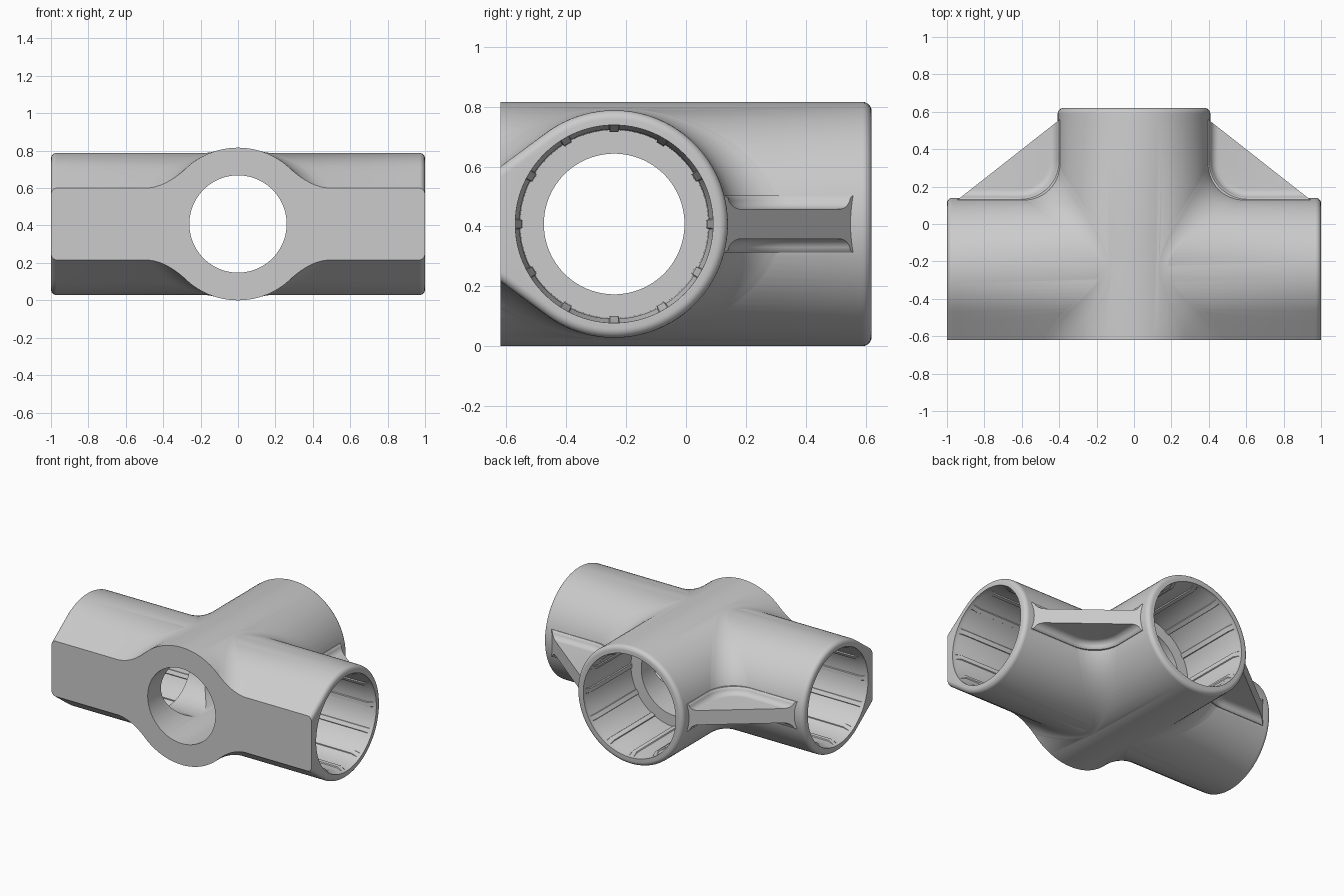
import bpy
import bmesh
from math import sin, cos, pi, radians, sqrt, atan2, acos
from mathutils import Vector

if "Cube" in bpy.data.objects:
    bpy.data.objects.remove(bpy.data.objects["Cube"])

# Main dimensions, measured from the crossing of the two tube axes
MAIN_R, BRANCH_R, BLEND_R = 0.38, 0.408, 0.2
FRONT, BACK, FLAT_HALF = -0.38, 0.86, 0.192
ROUND = 0.03


def skin(name, rings):
    """Closed solid through a row of equally long point rings."""
    bm = bmesh.new()
    rows = [[bm.verts.new(p) for p in ring] for ring in rings]
    n = len(rows[0])
    for a, b in zip(rows, rows[1:]):
        for i in range(n):
            j = (i + 1) % n
            bm.faces.new((a[i], a[j], b[j], b[i]))
    bm.faces.new(rows[0])
    bm.faces.new(rows[-1])
    bmesh.ops.recalc_face_normals(bm, faces=bm.faces)
    mesh = bpy.data.meshes.new(name)
    bm.to_mesh(mesh)
    bm.free()
    obj = bpy.data.objects.new(name, mesh)
    bpy.context.collection.objects.link(obj)
    return obj


def prism(name, outline, half):
    return skin(name, [[(x, y, z) for x, y in outline] for z in (-half, half)])


def combine(obj, other, operation):
    mod = obj.modifiers.new("combine", "BOOLEAN")
    mod.operation, mod.solver, mod.object = operation, "EXACT", other
    bpy.context.view_layer.objects.active = obj
    bpy.ops.object.modifier_apply(modifier=mod.name)
    bpy.data.objects.remove(other)


def lathe(name, stations, axis, ribs=0):
    """Turned solid; ribs notch the radius wherever a station asks for it."""
    if ribs:
        step = 2 * pi / ribs
        spots = []
        for k in range(ribs):
            for deg, low in ((-3, 0), (-2.5, 1), (2.5, 1), (3, 0), (7, 0), (11, 0),
                             (15, 0), (19, 0), (23, 0)):
                spots.append((k * step + radians(deg), low))
    else:
        spots = [(2 * pi * k / 96, 0) for k in range(96)]
    rings = []
    for pos, r, depth in stations:
        ring = []
        for a, low in spots:
            u, v = (r - low * depth) * cos(a), (r - low * depth) * sin(a)
            ring.append((pos, u, v) if axis == "X" else (u, pos, v))
        rings.append(ring)
    return skin(name, rings)


# Cross-section of the main tube: round, with tangent planes towards the flat front
tangent = atan2(FLAT_HALF, FRONT) - acos(MAIN_R / sqrt(FRONT ** 2 + FLAT_HALF ** 2))
profile = []
for k in range(73):
    a = tangent * (k / 36 - 1)
    n = Vector((0, cos(a), sin(a)))
    profile.append((n * MAIN_R, n))


def tangent_run(side):
    n = Vector((0, cos(tangent), side * sin(tangent)))
    along = Vector((0, -sin(tangent), side * cos(tangent)))
    reach = (-0.6 - n.y * MAIN_R) / along.y
    return [(n * MAIN_R + along * reach * k / 8, n) for k in range(1, 9)]


profile = tangent_run(-1)[::-1] + profile + tangent_run(1)

# Main tube with rounded ends
rings = []
edge = [(1 - ROUND + ROUND * sin(k * pi / 12), ROUND * (1 - cos(k * pi / 12))) for k in range(7)]
for x, inset in [(-x, d) for x, d in reversed(edge)] + edge:
    rings.append([p - n * inset + Vector((x, 0, 0)) for p, n in profile])
body = skin("pipe_tee_body", rings)

# Branch tube with a rounded back end
stations = [(-0.6, BRANCH_R, 0)]
stations += [(BACK - 1 + x, BRANCH_R - d, 0) for x, d in edge]
combine(body, lathe("branch_tube", stations, "Y"), "UNION")

# Rolling-ball blends where the tubes cross
for side in (-1, 1):
    rings = []
    for p, n in profile:
        c = p + n * BLEND_R
        reach = BRANCH_R + BLEND_R
        c.x = sqrt(reach ** 2 - c.z ** 2)
        to_branch = Vector((-c.x, 0, -c.z)) / reach
        arc = [c + BLEND_R * (-n).slerp(to_branch, k / 12) for k in range(13)]
        core = Vector((arc[-1].x * 0.6, p.y * 0.6, p.z * 0.6))
        arc[0] -= n * 0.003
        arc[-1] += to_branch * 0.003
        rings.append([Vector((side * q.x, q.y, q.z)) for q in arc + [core]])
    combine(body, skin("blend", rings), "UNION")

# Triangular webs with flared roots
WEB, FLARE = 0.05, 0.045
for side in (-1, 1):
    corner = Vector((BRANCH_R + BLEND_R, MAIN_R + BLEND_R))
    path = [(Vector((0.98, MAIN_R)), Vector((0, 1)))]
    for k in range(17):
        a = k / 16 * pi / 2
        inward = Vector((sin(a), cos(a)))
        path.append((corner - inward * BLEND_R, inward))
    path.append((Vector((BRANCH_R, 0.85)), Vector((1, 0))))
    section = [(-0.05, WEB + FLARE), (-0.008, WEB + FLARE)]
    for k in range(1, 9):
        a = k / 8 * pi / 2
        section.append((FLARE * (1 - cos(a)), WEB + FLARE * (1 - sin(a))))
    section.append((FLARE + 0.01, WEB - 0.002))
    section += [(s, -w) for s, w in reversed(section)]
    rings = []
    for p, inward in path:
        rings.append([(side * (p + inward * s).x, (p + inward * s).y, w) for s, w in section])
    web = skin("web", rings)
    block = [(0.3, 0.25), (1.2, 0.25), (1.2, 1.0), (0.3, 1.0)]
    combine(web, prism("web_plate", [(side * x, y) for x, y in block], WEB), "UNION")
    limit = [(0.37, 0.34), (0.98, 0.34), (0.93, 0.38), (0.395, 0.80), (0.37, 0.82)]
    combine(web, prism("web_limit", [(side * x, y) for x, y in limit], 0.3), "INTERSECT")
    combine(body, web, "UNION")

# Flat front
box = [(-1.5, FRONT), (1.5, FRONT), (1.5, -1.5), (-1.5, -1.5)]
combine(body, prism("front_cutter", box, 1), "DIFFERENCE")

# Ribbed sockets, each stepping down to a narrower through-bore
RIB = 0.007
half = [(0.36, 0.235, 0), (0.36, 0.314, RIB), (0.94, 0.317, RIB), (0.975, 0.33, 0), (1.05, 0.332, 0)]
bore = [(-x, r, d) for x, r, d in reversed(half)] + half
combine(body, lathe("main_bore", bore, "X", 12), "DIFFERENCE")
bore = [(-0.5, 0.26, 0), (0.36, 0.26, 0), (0.36, 0.339, RIB), (BACK - 0.06, 0.342, RIB),
        (BACK - 0.025, 0.355, 0), (BACK + 0.05, 0.357, 0)]
combine(body, lathe("branch_bore", bore, "Y", 12), "DIFFERENCE")

# Clean up, colour and shade
bm = bmesh.new()
bm.from_mesh(body.data)
bmesh.ops.remove_doubles(bm, verts=bm.verts, dist=0.0002)
bm.to_mesh(body.data)
bm.free()
body.location = (0, -0.24, BRANCH_R)

grey = bpy.data.materials.new("light grey plastic")
grey.use_nodes = True
colour = (0.6, 0.6, 0.6, 1)
grey.diffuse_color = colour
grey.node_tree.nodes["Principled BSDF"].inputs["Base Color"].default_value = colour
body.data.materials.clear()
body.data.materials.append(grey)
for face in body.data.polygons:
    face.material_index = 0

bpy.ops.object.select_all(action="DESELECT")
body.select_set(True)
bpy.context.view_layer.objects.active = body
bpy.ops.object.shade_smooth_by_angle(angle=radians(30))
